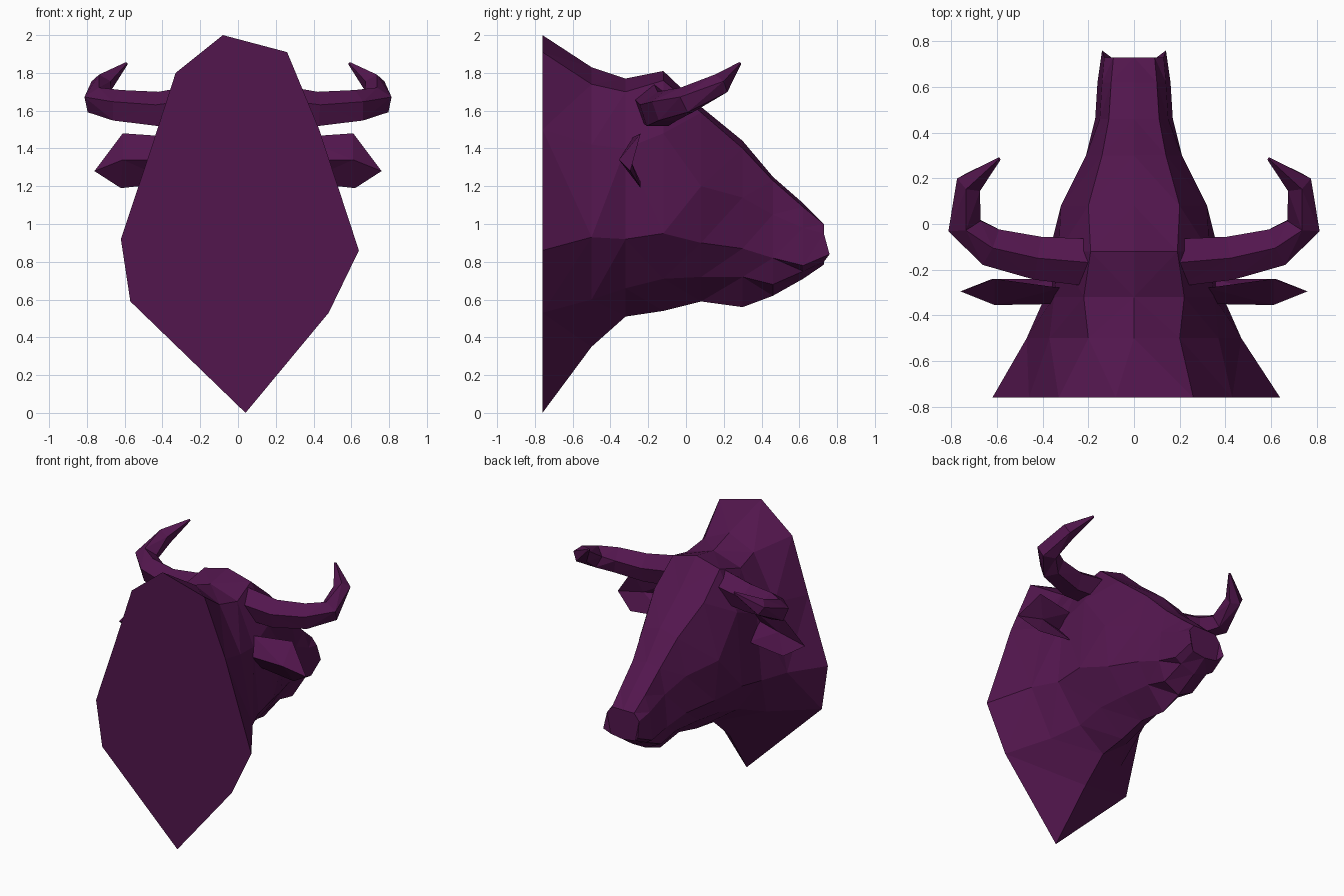
import bpy, bmesh, math
from mathutils import Vector

if "Cube" in bpy.data.objects:
    bpy.data.objects.remove(bpy.data.objects["Cube"])

mat = bpy.data.materials.new("dark_plum")
mat.diffuse_color = (0.085, 0.008, 0.075, 1)
mat.use_nodes = True
mat.node_tree.nodes["Principled BSDF"].inputs["Base Color"].default_value = mat.diffuse_color


def make_object(name, verts, faces, triangulate=True):
    bm = bmesh.new()
    vs = [bm.verts.new(v) for v in verts]
    for f in faces:
        bm.faces.new([vs[i] for i in f])
    bmesh.ops.recalc_face_normals(bm, faces=bm.faces)
    if triangulate:
        bmesh.ops.triangulate(bm, faces=bm.faces)
    me = bpy.data.meshes.new(name)
    bm.to_mesh(me)
    bm.free()
    me.materials.append(mat)
    ob = bpy.data.objects.new(name, me)
    bpy.context.collection.objects.link(ob)
    return ob


def loft(rings):
    n = len(rings[0])
    verts = [v for r in rings for v in r]
    faces = [list(range(n)), list(range(len(verts) - n, len(verts)))]
    for k in range(len(rings) - 1):
        for i in range(n):
            j = (i + 1) % n
            faces.append([k * n + i, k * n + j, (k + 1) * n + j, (k + 1) * n + i])
    return verts, faces


# Flat mounting outline at the back of the neck (x, z)
back = [(-.08, 2.0), (.26, 1.91), (.43, 1.5), (.64, .86), (.48, .53),
        (.04, .0), (-.57, .59), (-.62, .92), (-.46, 1.4), (-.33, 1.8)]

# Neck and head sections: y, top z, four side points (x, z), bottom z
sections = [
    (-.50, 1.83, [(.20, 1.74), (.37, 1.42), (.47, .93), (.30, .60)], .35),
    (-.32, 1.77, [(.22, 1.70), (.35, 1.40), (.39, .92), (.20, .66)], .51),
    (-.12, 1.81, [(.19, 1.76), (.33, 1.48), (.37, .95), (.19, .71)], .54),
    (.08, 1.62, [(.20, 1.59), (.32, 1.20), (.29, .90), (.16, .72)], .59),
    (.30, 1.44, [(.14, 1.40), (.21, 1.14), (.21, .87), (.13, .72)], .56),
    (.46, 1.25, [(.11, 1.23), (.15, 1.05), (.17, .82), (.12, .68)], .62),
    (.62, 1.11, [(.10, 1.09), (.14, .98), (.16, .78), (.11, .75)], .71),
    (.73, 1.00, [(.09, 1.00), (.13, .95), (.14, .84), (.10, .80)], .785),
]
rings = [[(x, -.76, z) for x, z in back]]
for y, top, side, bottom in sections:
    right = [(x, y, z) for x, z in side]
    left = [(-x, y, z) for x, z in reversed(side)]
    rings.append([(0, y, top)] + right + [(0, y, bottom)] + left)
# Push the lower muzzle forward a little
rings[-1] = [(x, y + (.03 if .8 < z < .9 else 0), z) for x, y, z in rings[-1]]
make_object("head_and_neck", *loft(rings))

# Curved tapering horns: x, y, z, radius
horn_path = [(.18, -.17, 1.63, .11), (.42, -.15, 1.60, .10), (.63, -.10, 1.62, .09),
             (.745, .0, 1.65, .078), (.72, .18, 1.74, .06), (.59, .285, 1.85, .008)]
pts = [Vector(p[:3]) for p in horn_path]
horn_rings = []
for i, p in enumerate(pts):
    d = (pts[min(i + 1, 5)] - pts[max(i - 1, 0)]).normalized()
    u = d.cross(Vector((0, 0, 1))).normalized()
    w = u.cross(d)
    r = horn_path[i][3]
    horn_rings.append([p + r * (math.cos(a) * u + math.sin(a) * w)
                       for a in (math.tau * (k + .25) / 5 for k in range(5))])
horn_verts, horn_faces = loft(horn_rings)

# Ears: an open leaf rim with a back point and a hollow front point
rim = [(.32, -.28, 1.46), (.61, -.24, 1.48), (.76, -.295, 1.28),
       (.62, -.24, 1.19), (.34, -.24, 1.22), (.33, -.35, 1.34)]
ear_verts = rim + [(.61, -.355, 1.34), (.55, -.29, 1.33)]
ear_faces = [(i, (i + 1) % 6, c) for c in (6, 7) for i in range(6)]

for side, s in (("right", 1), ("left", -1)):
    make_object(side + "_horn", [(s * v[0], v[1], v[2]) for v in horn_verts], horn_faces)
    make_object(side + "_ear", [(s * v[0], v[1], v[2]) for v in ear_verts], ear_faces)
